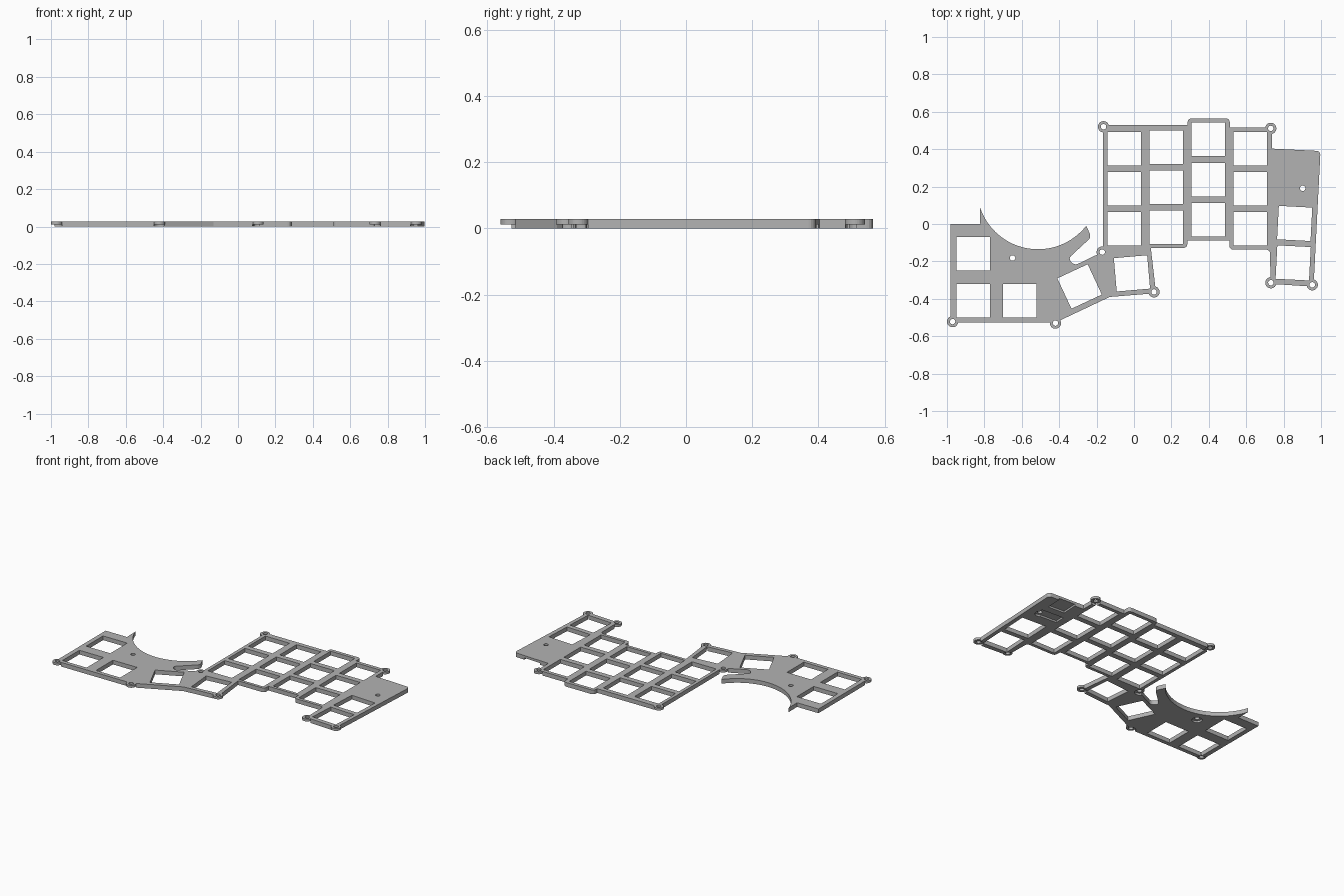
import bpy, bmesh
from math import radians, cos, sin
from mathutils import Matrix

if "Cube" in bpy.data.objects:
    bpy.data.objects.remove(bpy.data.objects["Cube"], do_unlink=True)

TOP, STEP = 0.028, 0.012      # plate thickness, height of the underside recesses
KEY = 0.179                   # switch opening width

grey = bpy.data.materials.new("plate_grey")
grey.use_nodes = True
grey.diffuse_color = (0.45, 0.45, 0.45, 1)
grey.node_tree.nodes["Principled BSDF"].inputs["Base Color"].default_value = (0.45, 0.45, 0.45, 1)


def to_object(bm, name):
    bmesh.ops.recalc_face_normals(bm, faces=bm.faces[:])
    mesh = bpy.data.meshes.new(name)
    bm.to_mesh(mesh)
    bm.free()
    mesh.materials.append(grey)
    obj = bpy.data.objects.new(name, mesh)
    bpy.context.collection.objects.link(obj)
    return obj


def box(bm, x, y, w, d, z0, z1, angle=0):
    m = (Matrix.Translation((x, y, (z0 + z1) / 2)) @ Matrix.Rotation(radians(angle), 4, 'Z')
         @ Matrix.Diagonal((w, d, z1 - z0, 1)))
    bmesh.ops.create_cube(bm, size=1, matrix=m)


def discs(name, points, r, z0, z1):
    bm = bmesh.new()
    for x, y in points:
        bmesh.ops.create_cone(bm, cap_ends=True, segments=32, radius1=r, radius2=r, depth=z1 - z0,
                              matrix=Matrix.Translation((x, y, (z0 + z1) / 2)))
    return to_object(bm, name)


def combine(target, tool, operation):
    mod = target.modifiers.new(tool.name, 'BOOLEAN')
    mod.object, mod.operation, mod.solver = tool, operation, 'EXACT'
    tool.hide_render = True
    helpers.append(tool)


helpers = []

# Outline: main key block, side column, thumb cluster, arrow cluster
before_arc = [
    (-0.165, 0.53), (0.287, 0.53), (0.287, 0.565), (0.512, 0.565), (0.512, 0.517),
    (0.737, 0.517), (0.737, 0.403), (0.997, 0.39), (0.96, -0.335), (0.73, -0.32),
    (0.727, -0.137), (0.51, -0.137), (0.51, -0.087), (0.285, -0.087), (0.285, -0.128),
    (0.09, -0.128), (0.118, -0.37), (-0.13, -0.39), (-0.42, -0.527), (-0.98, -0.527),
    (-0.98, 0.0), (-0.822, 0.0)]
# Round cut-out for the trackball
arc = [(-0.513 + 0.327 * cos(radians(a)), 0.192 + 0.327 * sin(radians(a)))
       for a in range(198, 323, 4)]
# Slot between the cut-out tip and the main block
after_arc = [(-0.228, -0.07), (-0.352, -0.185), (-0.318, -0.222), (-0.165, -0.148)]
soft = {(0.287, 0.565), (0.512, 0.565), (0.997, 0.39), (0.51, -0.137), (0.285, -0.128),
        (0.727, -0.137), (-0.228, -0.07), (-0.352, -0.185), (-0.318, -0.222)}

bm = bmesh.new()
outline = before_arc + arc + after_arc
verts = [bm.verts.new((x, y, 0)) for x, y in outline]
bm.faces.new(verts)
corners = [v for v, p in zip(verts, outline) if p in soft]
bmesh.ops.bevel(bm, geom=corners, offset=0.02, segments=4, profile=0.5, affect='VERTICES')
top = bmesh.ops.extrude_face_region(bm, geom=bm.faces[:])
bmesh.ops.translate(bm, vec=(0, 0, TOP),
                    verts=[g for g in top["geom"] if isinstance(g, bmesh.types.BMVert)])
plate = to_object(bm, "switch_plate")

# Screw bosses: recessed below, joined to the upper layer, then drilled
screws = [(-0.163, 0.52), (0.731, 0.511), (0.953, -0.325), (0.732, -0.314), (0.107, -0.363),
          (-0.42, -0.53), (-0.97, -0.522), (-0.17, -0.15), (-0.649, -0.182), (0.902, 0.191)]
combine(plate, discs("boss_recess_cutter", screws, 0.0305, -0.02, STEP), 'DIFFERENCE')
combine(plate, discs("screw_bosses", screws[:8], 0.03, STEP, TOP), 'UNION')
combine(plate, discs("screw_hole_cutter", screws, 0.0145, -0.05, 0.08), 'DIFFERENCE')

# Switch openings
keys = [(x, y - row * 0.2148, 0)
        for x, y in ((-0.053, 0.403), (0.173, 0.411), (0.396, 0.452), (0.621, 0.403))
        for row in range(3)]
keys += [(0.859, 0.003, -3), (0.851, -0.208, -3), (-0.011, -0.264, 5), (-0.291, -0.334, 25),
         (-0.86, -0.16, 0), (-0.86, -0.411, 0), (-0.611, -0.411, 0)]
bm = bmesh.new()
for x, y, angle in keys:
    box(bm, x, y, KEY, KEY, -0.05, 0.08, angle)
combine(plate, to_object(bm, "switch_opening_cutter"), 'DIFFERENCE')

# Component pockets under the side pad
bm = bmesh.new()
box(bm, 0.86, 0.365, 0.12, 0.15, -0.03, STEP, -3)
box(bm, 0.84, 0.205, 0.16, 0.07, -0.03, STEP, -3)
combine(plate, to_object(bm, "pocket_cutter"), 'DIFFERENCE')

# Bake the cuts and drop the helpers
bpy.context.view_layer.update()
evaluated = plate.evaluated_get(bpy.context.evaluated_depsgraph_get())
baked = bpy.data.meshes.new_from_object(evaluated)
plate.modifiers.clear()
plate.data = baked
for helper in helpers:
    bpy.data.objects.remove(helper, do_unlink=True)
baked.materials.clear()
baked.materials.append(grey)
for poly in baked.polygons:
    poly.material_index = 0
